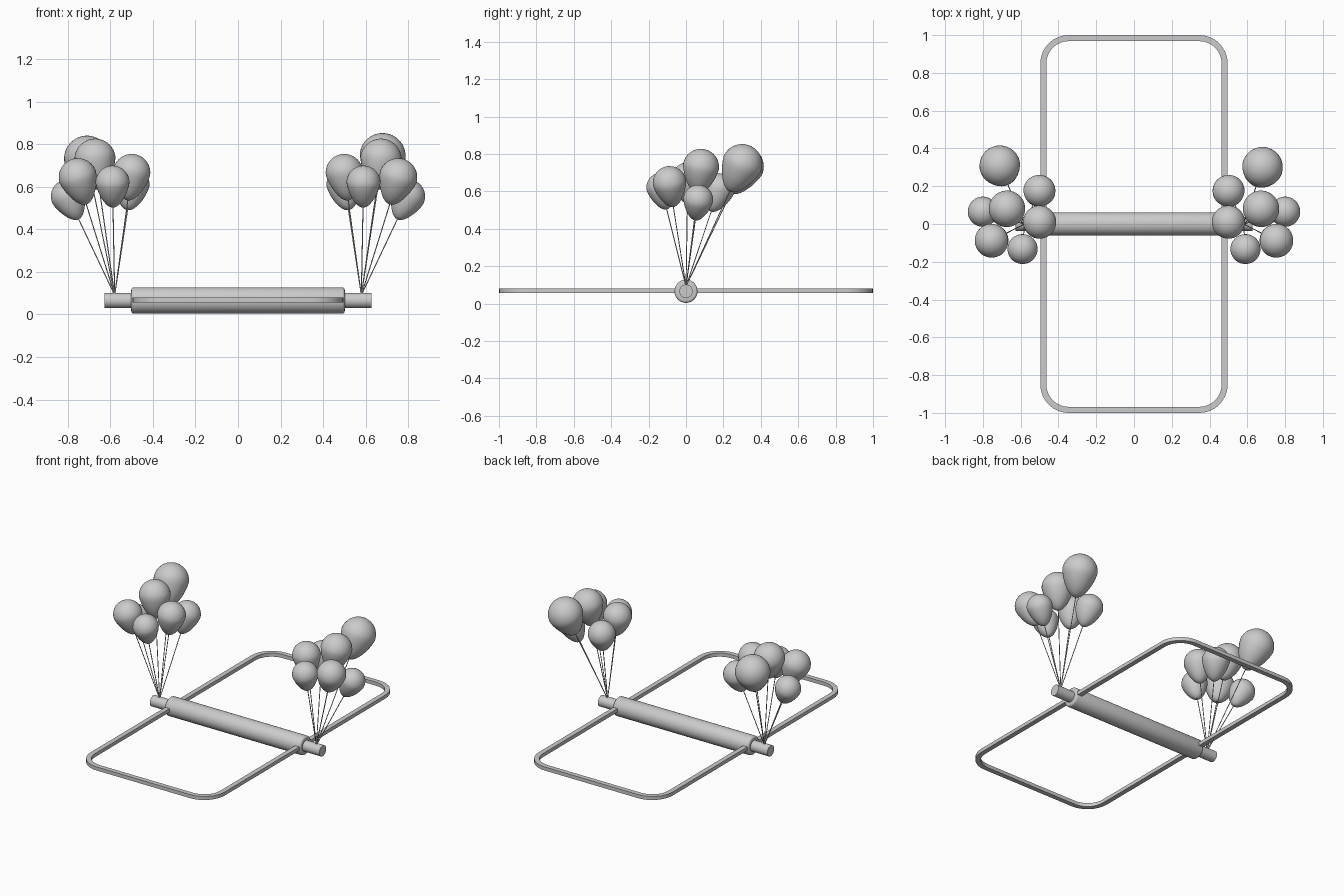
import bpy, bmesh, math
from mathutils import Vector

cube = bpy.data.objects.get("Cube")
if cube:
    bpy.data.objects.remove(cube)

grey = bpy.data.materials.new("light grey")
grey.use_nodes = True
grey.diffuse_color = (0.6, 0.6, 0.6, 1)
grey.node_tree.nodes["Principled BSDF"].inputs["Base Color"].default_value = (0.6, 0.6, 0.6, 1)

AXLE_Z = 0.066


def finish(name, bm, smooth=True):
    mesh = bpy.data.meshes.new(name)
    bmesh.ops.recalc_face_normals(bm, faces=bm.faces)
    bm.to_mesh(mesh)
    bm.free()
    mesh.materials.append(grey)
    obj = bpy.data.objects.new(name, mesh)
    bpy.context.collection.objects.link(obj)
    if smooth:
        bpy.ops.object.select_all(action='DESELECT')
        obj.select_set(True)
        bpy.context.view_layer.objects.active = obj
        bpy.ops.object.shade_smooth_by_angle(angle=math.radians(40))
    return obj


def rod(name, start, end, radius, sides=32, bevel=0):
    start, end = Vector(start), Vector(end)
    axis = end - start
    bm = bmesh.new()
    bmesh.ops.create_cone(bm, cap_ends=True, segments=sides, radius1=radius,
                          radius2=radius, depth=axis.length)
    if bevel:
        rims = [e for e in bm.edges if abs(e.verts[0].co.z - e.verts[1].co.z) < 1e-5]
        bmesh.ops.bevel(bm, geom=rims, offset=bevel, segments=3, affect='EDGES', profile=0.5)
    turn = axis.to_track_quat('Z', 'Y').to_matrix()
    bmesh.ops.rotate(bm, verts=bm.verts, cent=(0, 0, 0), matrix=turn)
    bmesh.ops.translate(bm, verts=bm.verts, vec=(start + end) / 2)
    return finish(name, bm)


def balloon(name, centre, axis, radius):
    bm = bmesh.new()
    bmesh.ops.create_uvsphere(bm, u_segments=32, v_segments=20, radius=1)
    # Taper the lower half into a teardrop
    for v in bm.verts:
        if v.co.z < 0:
            narrow = 1 + 0.25 * v.co.z
            v.co = Vector((v.co.x * narrow, v.co.y * narrow, v.co.z * 1.5))
    bmesh.ops.scale(bm, verts=bm.verts, vec=(radius,) * 3)
    turn = axis.to_track_quat('Z', 'Y').to_matrix()
    bmesh.ops.rotate(bm, verts=bm.verts, cent=(0, 0, 0), matrix=turn)
    bmesh.ops.translate(bm, verts=bm.verts, vec=centre)
    finish(name, bm)


# Central roller and the axle stubs at its ends
rod("roller", (-0.502, 0, AXLE_Z), (0.502, 0, AXLE_Z), 0.062, 48, 0.012)
for side, s in (("left", 1), ("right", -1)):
    rod(side + "_axle", (s * 0.48, 0, AXLE_Z), (s * 0.627, 0, AXLE_Z), 0.036)


# Flat rounded rectangular frame
def rounded_loop(bm, half_x, half_y, radius, z):
    loop = []
    for k, (sx, sy) in enumerate(((1, 1), (-1, 1), (-1, -1), (1, -1))):
        for i in range(9):
            a = math.radians(90 * k + 90 * i / 8)
            loop.append(bm.verts.new((sx * (half_x - radius) + radius * math.cos(a),
                                      sy * (half_y - radius) + radius * math.sin(a), z)))
    return loop


bm = bmesh.new()
WIDTH, HALF_HEIGHT = 0.032, 0.012
rings = []
for inset, dz in ((0, -1), (0, 1), (WIDTH, 1), (WIDTH, -1)):
    rings.append(rounded_loop(bm, 0.496 - inset, 1 - inset, 0.15 - inset,
                              AXLE_Z + 0.002 + dz * HALF_HEIGHT))
for r in range(4):
    a, b = rings[r], rings[(r + 1) % 4]
    for i in range(len(a)):
        j = (i + 1) % len(a)
        bm.faces.new((a[i], a[j], b[j], b[i]))
finish("frame", bm)

# Balloon bunches: centre x (outward), y, z, radius
bunch = [
    (0.80, 0.065, 0.555, 0.08),
    (0.672, 0.08, 0.73, 0.097),
    (0.753, -0.088, 0.645, 0.09),
    (0.59, -0.132, 0.62, 0.08),
    (0.501, 0.175, 0.612, 0.085),
    (0.50, 0.01, 0.667, 0.088),
]
tallest = {"left": (0.68, 0.30, 0.745, 0.108), "right": (0.71, 0.308, 0.733, 0.108)}
for side, s in (("left", 1), ("right", -1)):
    knot = Vector((s * 0.58, 0, AXLE_Z + 0.025))
    for n, (x, y, z, r) in enumerate(bunch + [tallest[side]], 1):
        centre = Vector((s * x, y, z))
        axis = (centre - knot).normalized()
        balloon(f"{side}_balloon_{n}", centre, axis, r)
        rod(f"{side}_string_{n}", knot, centre - axis * r * 1.45, 0.0025, 8)
